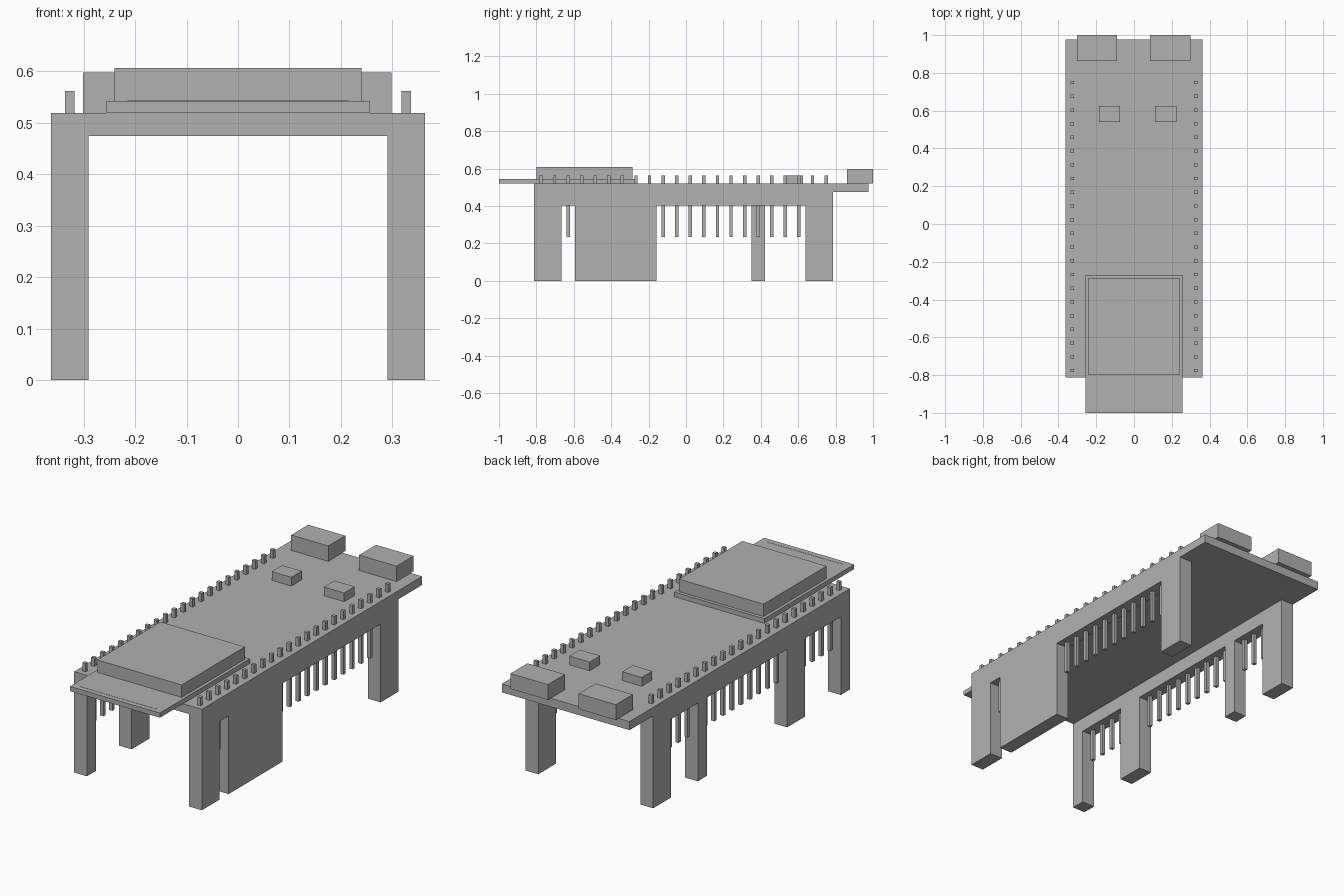
import bpy
import bmesh
from mathutils import Matrix, Vector

if "Cube" in bpy.data.objects:
    bpy.data.objects.remove(bpy.data.objects["Cube"], do_unlink=True)

grey = bpy.data.materials.new("plain_grey")
grey.use_nodes = True
colour = (0.44, 0.44, 0.44, 1)
grey.diffuse_color = colour
grey.node_tree.nodes["Principled BSDF"].inputs["Base Color"].default_value = colour


def boxes(name, spans):
    """One object made of boxes, each given as (x range, y range, z range)."""
    bm = bmesh.new()
    for span in spans:
        centre = Vector([(a + b) / 2 for a, b in span])
        size = Vector([b - a for a, b in span])
        bmesh.ops.create_cube(bm, size=1, matrix=Matrix.LocRotScale(centre, None, size))
    mesh = bpy.data.meshes.new(name)
    bm.to_mesh(mesh)
    bm.free()
    mesh.materials.append(grey)
    obj = bpy.data.objects.new(name, mesh)
    bpy.context.collection.objects.link(obj)


# Shared heights and the pin grid
HEADER_BOTTOM, BOARD_BOTTOM, BOARD_TOP = 0.402, 0.475, 0.519
PIN_LOW, PIN_HIGH = 0.235, 0.562
HALF_WIDTH = 0.363
PITCH, PINS, START = 0.0726, 22, -0.812
PIN_X, PIN_HALF = 0.327, 0.009

# Circuit board
boxes("circuit_board", [((-HALF_WIDTH, HALF_WIDTH), (START, 0.977), (BOARD_BOTTOM, BOARD_TOP))])

# Header strips, pins and legs; each leg is (first pin slot, slot count)
legs = {
    "left": (1, [(0, 2), (3, 6), (20, 2)]),
    "right": (-1, [(0, 1), (5, 2), (16, 1), (20, 2)]),
}
for side, (sign, groups) in legs.items():
    rail = sorted((sign * (HALF_WIDTH - PITCH), sign * HALF_WIDTH))
    boxes(side + "_header_strip", [(rail, (START, START + PINS * PITCH), (HEADER_BOTTOM, BOARD_BOTTOM))])
    covered = set()
    for number, (first, count) in enumerate(groups, 1):
        covered.update(range(first, first + count))
        y = START + first * PITCH
        boxes(f"{side}_leg_{number}", [(rail, (y, y + count * PITCH), (0, HEADER_BOTTOM))])
    pins = []
    for slot in range(PINS):
        y = START + (slot + 0.5) * PITCH
        x = sign * PIN_X
        xy = ((x - PIN_HALF, x + PIN_HALF), (y - PIN_HALF, y + PIN_HALF))
        pins.append((*xy, (BOARD_TOP, PIN_HIGH)))
        if slot not in covered:
            pins.append((*xy, (PIN_LOW, HEADER_BOTTOM)))
    boxes(side + "_pins", pins)

# Radio module with its metal shield and thin antenna trace
MODULE_TOP = 0.543
boxes("radio_module", [((-0.256, 0.256), (-1, -0.27), (BOARD_TOP, MODULE_TOP))])
boxes("module_shield", [((-0.24, 0.24), (-0.8, -0.287), (MODULE_TOP, 0.607))])
boxes("antenna_trace", [((-0.215, 0.215), (-0.975, -0.969), (MODULE_TOP, MODULE_TOP + 0.001))])

# Sockets overhanging the back edge, and push buttons
for side, socket_x, button_x in (
    ("right", (-0.301, -0.09), (-0.186, -0.075)),
    ("left", (0.085, 0.298), (0.11, 0.226)),
):
    boxes(side + "_socket", [(socket_x, (0.862, 1), (BOARD_TOP, 0.598))])
    boxes(side + "_button", [(button_x, (0.54, 0.625), (BOARD_TOP, 0.564))])
